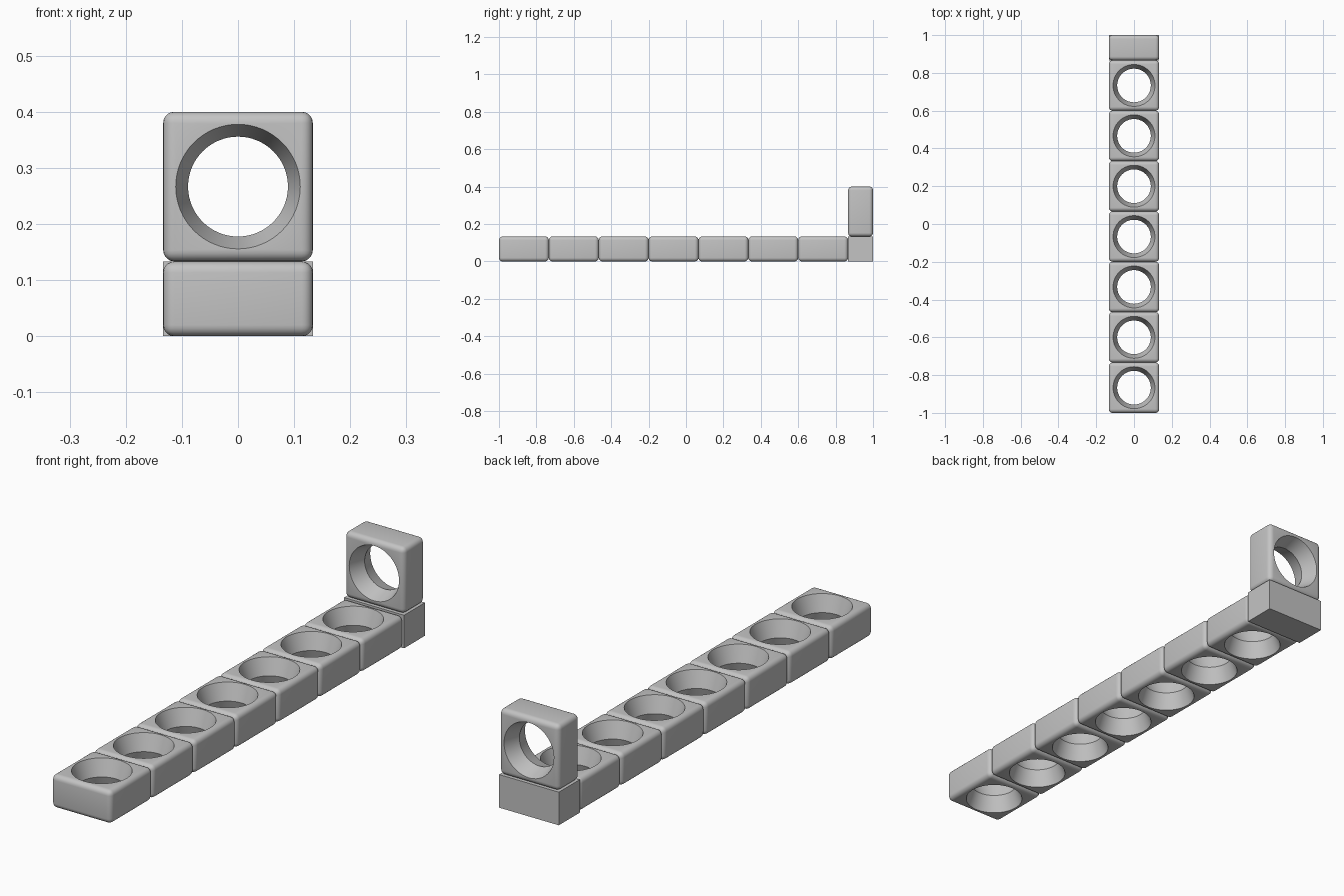
import bpy
import bmesh
import math
from mathutils import Matrix

if "Cube" in bpy.data.objects:
    bpy.data.objects.remove(bpy.data.objects["Cube"], do_unlink=True)

UNIT = 2 / 15            # block thickness; rings are two units square
ROUND = 0.02             # edge rounding of the rings
RIM, NECK = 0.111, 0.089  # hole radius at the faces and at the middle

grey = bpy.data.materials.new("plain_grey")
grey.use_nodes = True
colour = (0.55, 0.55, 0.55, 1)
grey.diffuse_color = colour
grey.node_tree.nodes["Principled BSDF"].inputs["Base Color"].default_value = colour


def add_object(name, mesh):
    obj = bpy.data.objects.new(name, mesh)
    bpy.context.scene.collection.objects.link(obj)
    return obj


def box_mesh(name, size, rounding=0):
    bm = bmesh.new()
    bmesh.ops.create_cube(bm, size=1, matrix=Matrix.Diagonal((*size, 1)))
    if rounding:
        bmesh.ops.bevel(bm, geom=bm.edges[:], offset=rounding, segments=5,
                        profile=0.5, affect='EDGES', clamp_overlap=True)
    mesh = bpy.data.meshes.new(name)
    bm.to_mesh(mesh)
    bm.free()
    mesh.materials.append(grey)
    return mesh


def hourglass_mesh(sides=64):
    # Double cone, pinched at the middle, reaching past both block faces
    reach = UNIT * 0.6
    wide = NECK + (RIM - NECK) * reach / (UNIT / 2)
    bm = bmesh.new()
    loops = []
    for z, r in ((-reach, wide), (0, NECK), (reach, wide)):
        angles = [math.tau * i / sides for i in range(sides)]
        loops.append([bm.verts.new((r * math.cos(a), r * math.sin(a), z)) for a in angles])
    for low, high in zip(loops, loops[1:]):
        for i in range(sides):
            j = (i + 1) % sides
            bm.faces.new((low[i], low[j], high[j], high[i]))
    bm.faces.new(loops[0][::-1])
    bm.faces.new(loops[-1])
    mesh = bpy.data.meshes.new("hole_cutter")
    bm.to_mesh(mesh)
    bm.free()
    mesh.materials.append(grey)
    return mesh


# Ring block: rounded square with an hourglass hole
cutter = add_object("hole_cutter", hourglass_mesh())
blank = add_object("ring_blank", box_mesh("ring_blank", (2 * UNIT, 2 * UNIT, UNIT), ROUND))
cut = blank.modifiers.new("hole", 'BOOLEAN')
cut.operation = 'DIFFERENCE'
cut.solver = 'EXACT'
cut.object = cutter
bpy.context.view_layer.update()
ring = bpy.data.meshes.new_from_object(
    blank.evaluated_get(bpy.context.evaluated_depsgraph_get()))
ring.name = "ring_block"
ring.shade_smooth()
ring.set_sharp_from_angle(angle=math.radians(25))
for helper in (blank, cutter):
    bpy.data.objects.remove(helper, do_unlink=True)

# Row of flat rings
for i in range(7):
    link = add_object(f"flat_ring_{i + 1}", ring)
    link.location = (0, -1 + UNIT * (2 * i + 1), UNIT / 2)

# Plain end block with the upright ring on top
end_y = 1 - UNIT / 2
base = add_object("end_block", box_mesh("end_block", (2 * UNIT, UNIT, UNIT)))
base.location = (0, end_y, UNIT / 2)

upright = add_object("upright_ring", ring)
upright.location = (0, end_y, 2 * UNIT)
upright.rotation_euler.x = math.pi / 2
